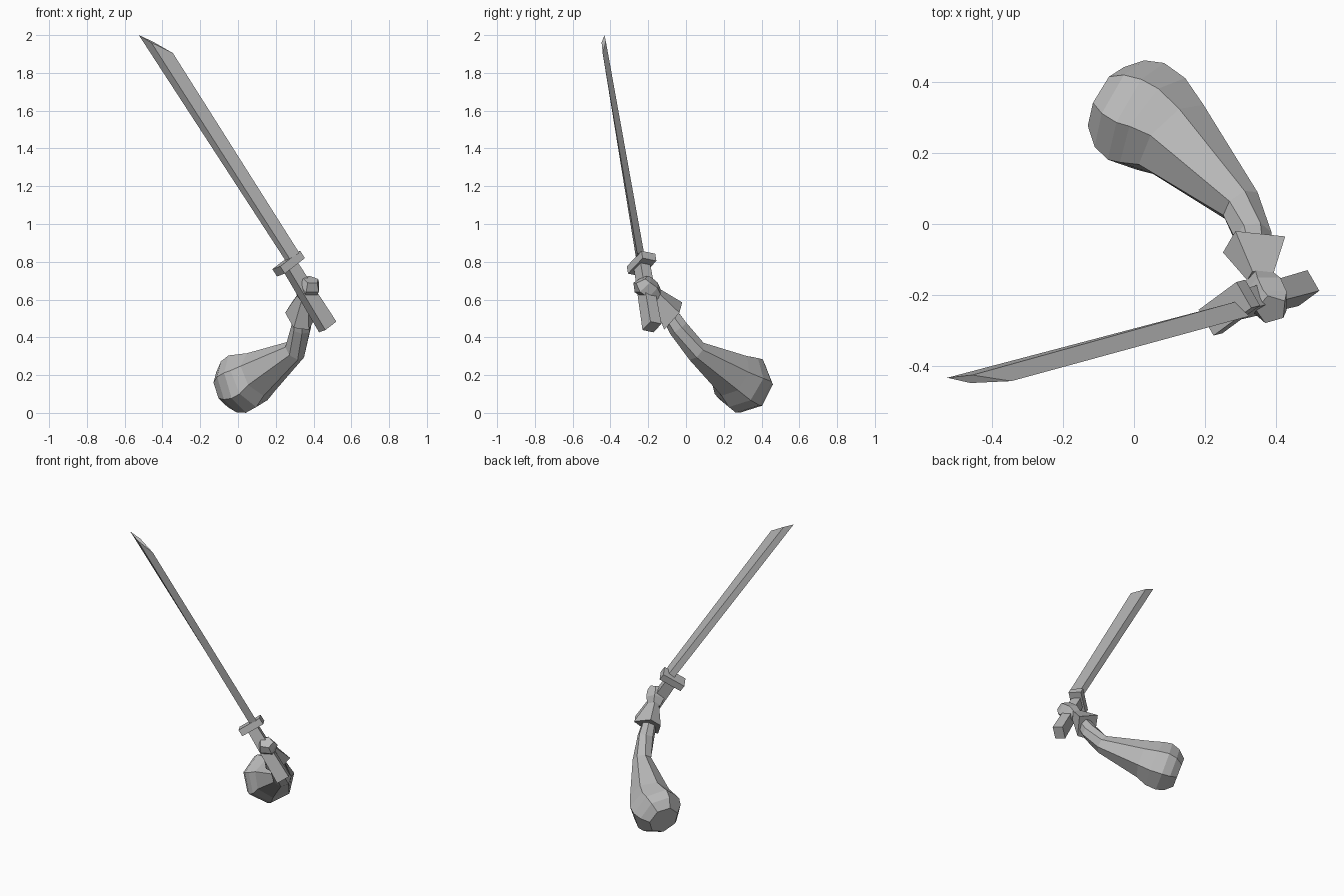
import bpy, bmesh, math
from mathutils import Vector as V

cube = bpy.data.objects.get("Cube")
if cube:
    bpy.data.objects.remove(cube, do_unlink=True)

grey = bpy.data.materials.new("plain grey")
grey.use_nodes = True
COLOUR = (0.5, 0.5, 0.5, 1)
grey.diffuse_color = COLOUR
grey.node_tree.nodes["Principled BSDF"].inputs["Base Color"].default_value = COLOUR


def loft(name, rings):
    """Skin a closed, flat-shaded solid through rings of points."""
    bm = bmesh.new()
    rows = [[bm.verts.new(p) for p in ring] for ring in rings]
    n = len(rows[0])
    for a, b in zip(rows, rows[1:]):
        for i in range(n):
            bm.faces.new((a[i], a[(i + 1) % n], b[(i + 1) % n], b[i]))
    bm.faces.new(rows[0][::-1])
    bm.faces.new(rows[-1])
    bmesh.ops.recalc_face_normals(bm, faces=bm.faces)
    mesh = bpy.data.meshes.new(name)
    bm.to_mesh(mesh)
    bm.free()
    mesh.materials.append(grey)
    obj = bpy.data.objects.new(name, mesh)
    bpy.context.collection.objects.link(obj)


def rect(centre, u, v, width, depth):
    """Rectangular ring spanned by directions u and v."""
    return [centre + u * (sx * width / 2) + v * (sy * depth / 2)
            for sx, sy in ((-1, -1), (1, -1), (1, 1), (-1, 1))]


def tube(name, stations, sides, ref, turn):
    """Loft polygons of given radius along a bent path."""
    pts = [V(c) for c, r in stations]
    rings = []
    for i, (c, r) in enumerate(stations):
        t = (pts[min(i + 1, len(pts) - 1)] - pts[max(i - 1, 0)]).normalized()
        u = (V(ref) - t * t.dot(V(ref))).normalized()
        w = t.cross(u)
        angles = [turn + math.tau * k / sides for k in range(sides)]
        rings.append([pts[i] + (u * math.cos(a) + w * math.sin(a)) * r for a in angles])
    loft(name, rings)


# Sword frame: axis runs from pommel to tip
guard_at = V((0.268, -0.235, 0.79))
axis = V((-0.54, -0.14, 0.83)).normalized()
depth = axis.cross(V((0.68, 0.50, 0.527))).normalized()
width = depth.cross(axis)

loft("sword_guard", [rect(guard_at + axis * s, width, depth, 0.155, 0.085)
                     for s in (-0.023, 0.023)])
loft("sword_handle", [rect(V((0.475, -0.18, 0.455)), width, depth, 0.085, 0.068),
                      rect(guard_at, width, depth, 0.068, 0.06)])

# Blade: uneven diamond section with a slanted tip
across = V((0.075, -0.03, 0.045))
across = (across - axis * axis.dot(across)).normalized()
normal = axis.cross(across)
tip = V((-0.525, -0.432, 2.0))


def blade_ring(back, slant, wide, thick):
    start = tip - axis * back
    return [start + across * (wide * f) - axis * (slant * f) + normal * (thick * side)
            for f, side in ((0, 0), (0.38, -1), (1, 0), (0.38, 1))]


loft("sword_blade", [blade_ring(1.44, 0, 0.088, 0.024),
                     blade_ring(0, 0.175, 0.105, 0.012)])

# Hand gripping the handle
tube("hand", [((0.352, -0.155, 0.61), 0.042), ((0.365, -0.185, 0.645), 0.06),
              ((0.380, -0.225, 0.675), 0.062), ((0.386, -0.24, 0.705), 0.045)],
     5, (1, 0, 0.3), 0.4)

# Flared cuff: five-sided cone opening toward the forearm
opening = [V(p) for p in ((0.25, -0.08, 0.53), (0.295, -0.115, 0.45), (0.375, -0.115, 0.44),
                          (0.425, -0.035, 0.53), (0.285, -0.02, 0.585))]
middle = sum(opening, V()) / len(opening)
wrist = V((0.35, -0.155, 0.62))
loft("cuff", [opening, [wrist + (p - middle) * 0.42 for p in opening]])

# Arm: forearm, elbow and swelling shoulder with a blunt rounded end
tube("arm", [((0.342, -0.10, 0.545), 0.044), ((0.335, -0.04, 0.45), 0.054),
             ((0.302, 0.05, 0.33), 0.06), ((0.11, 0.24, 0.205), 0.128),
             ((0.06, 0.28, 0.172), 0.155), ((0.012, 0.307, 0.155), 0.163),
             ((-0.035, 0.33, 0.14), 0.145), ((-0.075, 0.352, 0.125), 0.10)],
     7, (0, 0, 1), 0.6)
